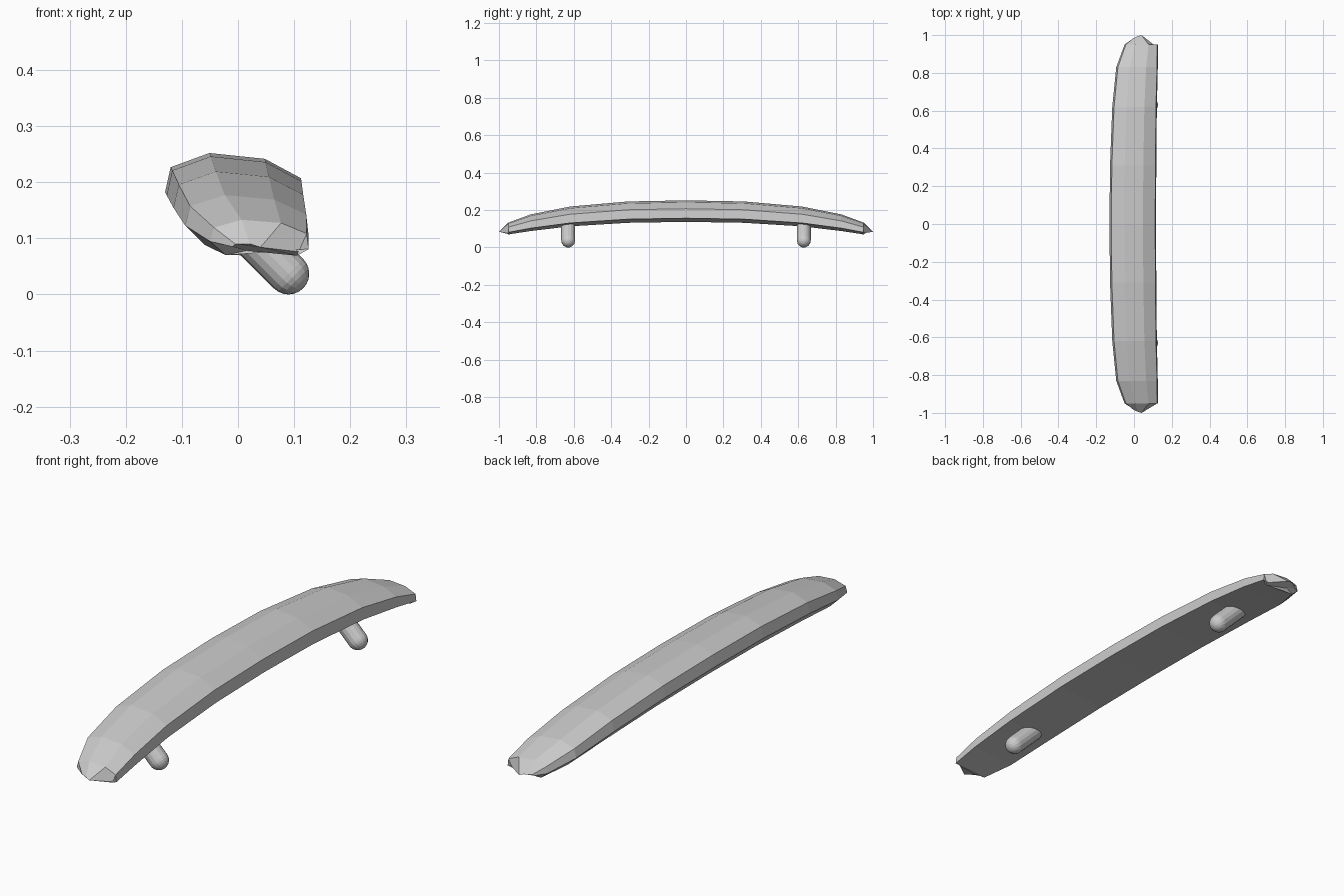
import bpy, bmesh, math
from mathutils import Vector, Matrix

if "Cube" in bpy.data.objects:
    bpy.data.objects.remove(bpy.data.objects["Cube"])

# Cross-section of the grip (0..1 across, 0..1 high): flat underside, domed outside
PROFILE = [(.16, 0), (0, .39), (.04, .78), (.32, 1), (.72, .91), (.98, .61), (1, .17)]
# Stations from the middle outwards: y, left x, right x, bottom z, top z
STATIONS = [(0, -.13, .117, .137, .252), (.31, -.127, .118, .132, .246), (.62, -.115, .121, .113, .219),
            (.83, -.094, .126, .088, .177), (.95, -.05, .126, .070, .133)]
# Pointed end, one point per profile corner
TIP = [(.015, .962, .078), (-.01, .975, .085), (-.005, .982, .09), (.022, .995, .09),
       (.04, 1.0, .084), (.108, .947, .076), (.105, .94, .069)]


def finish(bm, name):
    bmesh.ops.recalc_face_normals(bm, faces=bm.faces[:])
    mesh = bpy.data.meshes.new(name)
    bm.to_mesh(mesh)
    bm.free()
    obj = bpy.data.objects.new(name, mesh)
    bpy.context.collection.objects.link(obj)
    return obj


def ring(y, xl, xr, zb, zt):
    return [(xl + u * (xr - xl), y, zb + h * (zt - zb)) for u, h in PROFILE]


# Bowed grip, lofted from one end to the other
half = [ring(*s) for s in STATIONS] + [TIP]
rings = [[(x, -y, z) for x, y, z in r] for r in half[:0:-1]] + half
bm = bmesh.new()
loops = [[bm.verts.new(p) for p in r] for r in rings]
n = len(PROFILE)
for a, b in zip(loops, loops[1:]):
    for i in range(n):
        j = (i + 1) % n
        bm.faces.new((a[i], a[j], b[j], b[i]))
bm.faces.new(loops[0])
bm.faces.new(loops[-1])
finish(bm, "curved_grip")

# Round-ended mounting pegs, leaning at 45 degrees
R, LENGTH, SIDES = .037, .14, 16
for side, name in ((-1, "front_peg"), (1, "back_peg")):
    bm = bmesh.new()
    bmesh.ops.create_uvsphere(bm, u_segments=SIDES, v_segments=12, radius=R)
    for v in bm.verts:
        if v.co.z > 1e-5:
            s = max(math.hypot(v.co.x, v.co.y), 1e-9)
            v.co.z = LENGTH
            if s > 1e-6:
                v.co.x *= R / s
                v.co.y *= R / s
    bmesh.ops.remove_doubles(bm, verts=bm.verts[:], dist=1e-5)
    bm.transform(Matrix.Translation((.09, .63 * side, R)) @ Matrix.Rotation(math.radians(-45), 4, 'Y'))
    finish(bm, name)
